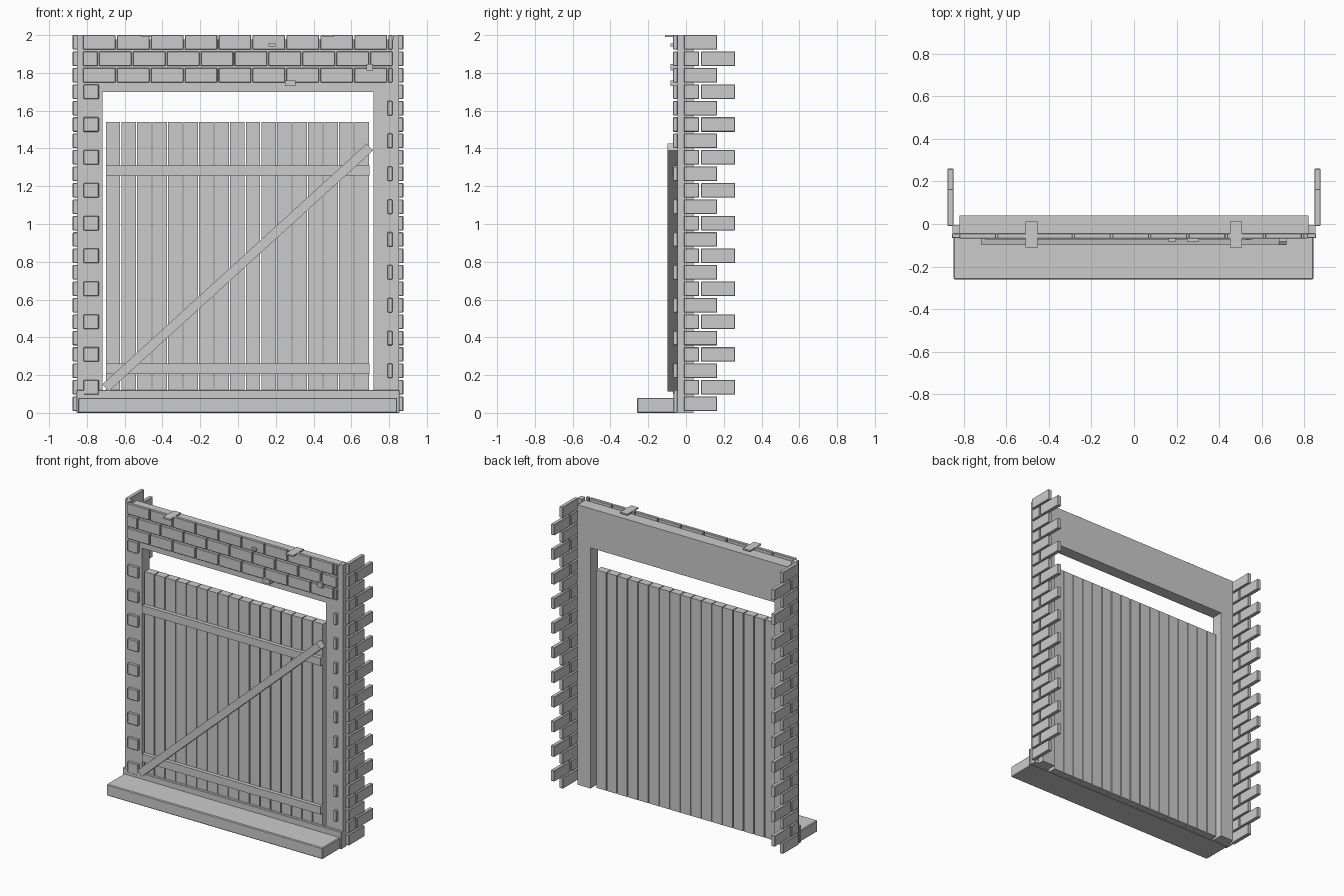
import bpy
import math

cube = bpy.data.objects.get("Cube")
if cube:
    bpy.data.objects.remove(cube, do_unlink=True)

grey = bpy.data.materials.new("plain grey")
grey.use_nodes = True
grey.diffuse_color = (0.6, 0.6, 0.6, 1)
grey.node_tree.nodes["Principled BSDF"].inputs["Base Color"].default_value = (0.6, 0.6, 0.6, 1)


def box(name, x, y, z, angle=0, bevel=0):
    """Box from (low, high) pairs, optionally turned about y and bevelled."""
    size = [b - a for a, b in (x, y, z)]
    corners = [(i * size[0] / 2, j * size[1] / 2, k * size[2] / 2)
               for i in (-1, 1) for j in (-1, 1) for k in (-1, 1)]
    faces = [(0, 1, 3, 2), (4, 6, 7, 5), (0, 4, 5, 1),
             (2, 3, 7, 6), (0, 2, 6, 4), (1, 5, 7, 3)]
    mesh = bpy.data.meshes.new(name)
    mesh.from_pydata(corners, [], faces)
    mesh.materials.append(grey)
    obj = bpy.data.objects.new(name, mesh)
    obj.location = [(a + b) / 2 for a, b in (x, y, z)]
    obj.rotation_euler.y = angle
    bpy.context.collection.objects.link(obj)
    if bevel:
        mod = obj.modifiers.new("Bevel", "BEVEL")
        mod.width = bevel
        mod.segments = 1


ROWS = 23
PITCH = 2 / ROWS
HALF = 0.82
FRONT = -0.045
BRICK_Y = (-0.068, FRONT)
SOFT = 0.003


def brick(name, x, y, row):
    box(name, x, y, (row * PITCH + 0.01, (row + 1) * PITCH), bevel=SOFT)


# Wall frame around the opening
WALL_Y = (FRONT, 0.04)
box("lintel_wall", (-HALF, HALF), WALL_Y, (1.70, 1.978))
for side, name in ((-1, "right"), (1, "left")):
    box(name + "_jamb", sorted((side * 0.718, side * HALF)), WALL_Y, (0, 1.70))
    box(name + "_corner_strip", sorted((side * HALF, side * 0.852)), (FRONT, -0.005), (0, 2))
    # Toothed brick returns
    outer = sorted((side * 0.847, side * 0.875))
    for row in range(ROWS):
        spans = [(-0.01, 0.07), (0.08, 0.26)] if row % 2 else [(-0.01, 0.165)]
        for span in spans:
            brick(name + "_return_brick", outer, span, row)

# Alternating bricks beside the opening
for row in range(1, 20):
    if row % 2:
        brick("right_jamb_brick", (-0.817, -0.737), BRICK_Y, row)
    else:
        brick("left_jamb_brick", (0.792, 0.817), BRICK_Y, row)

# Brick courses over the opening
for row in range(20, ROWS):
    x = -HALF - (0.095 if row % 2 else 0)
    while x < 0.80:
        brick("lintel_brick", (max(x, -HALF), min(x + 0.172, 0.817)), BRICK_Y, row)
        x += 0.1795

# Small stone chips
for x, z, w, h in ((0.18, 1.947, 0.035, 0.015), (0.698, 1.83, 0.036, 0.034),
                   (0.277, 1.745, 0.055, 0.03)):
    box("stone_chip", (x - w / 2, x + w / 2), (-0.082, FRONT), (z - h / 2, z + h / 2))

# Top clips
for x in (-0.482, 0.478):
    box("top_clip", (x - 0.028, x + 0.028), (-0.11, 0.012), (1.99, 2))

# Door planks
COUNT = 17
STEP = 1.4 / COUNT
for i in range(COUNT):
    x = -0.70 + i * STEP
    box("door_plank", (x, x + STEP - 0.006), (FRONT, 0.01), (0, 1.54))

# Door rails and diagonal brace
for z in (0.206, 1.256):
    box("door_rail", (-0.70, 0.696), (-0.072, FRONT), (z, z + 0.055))
dx, dz = 1.40, 1.275
length = math.hypot(dx, dz)
cx, cz = -0.002, 0.77
box("door_brace", (cx - length / 2, cx + length / 2), (-0.098, FRONT),
    (cz - 0.025, cz + 0.025), -math.atan2(dz, dx))

# Threshold and sill
box("threshold", (-0.855, 0.855), (-0.066, FRONT), (0, 0.122), bevel=SOFT)
box("sill", (-0.847, 0.843), (-0.26, FRONT), (0, 0.08), bevel=0.005)
